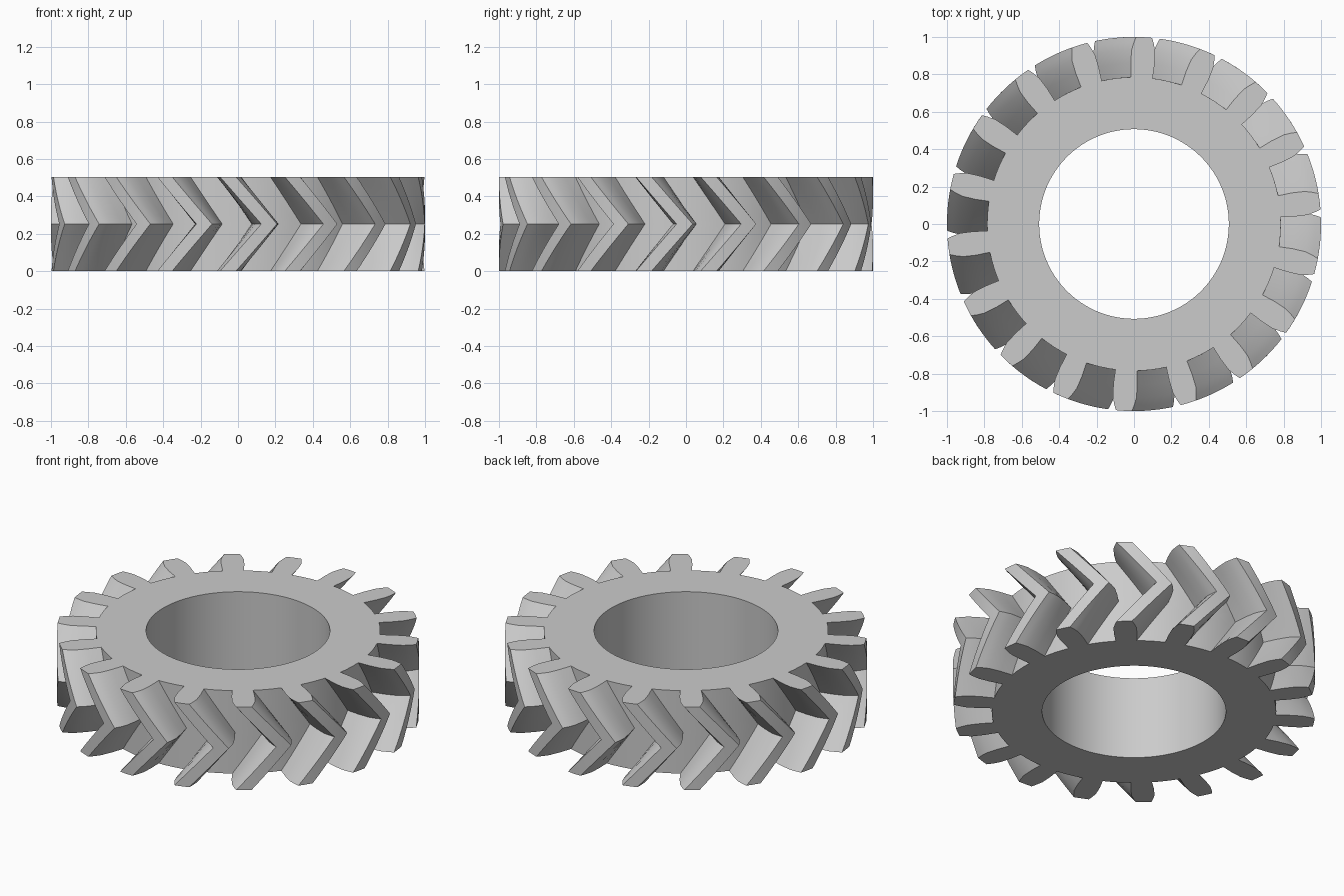
import bpy
import bmesh
from math import cos, sin, radians

if "Cube" in bpy.data.objects:
    bpy.data.objects.remove(bpy.data.objects["Cube"], do_unlink=True)

TEETH = 18
PITCH = 360 / TEETH
HEIGHT = 0.505
BORE = 0.507
ROOT = 0.785
START = 86.9      # centre of one tooth on the end faces
TWIST = 12.7      # turn of the tooth from end face to middle
STEPS = 6         # layers in each half

# One tooth flank: (half angle in degrees, radius), root to tip
flank = [(4.2, ROOT), (4.25, 0.86), (3.9, 0.93), (3.15, 0.97), (2.45, 1.0)]

# One pitch of the outline: rising flank, tip, falling flank, root gap
pitch = [(-a, r) for a, r in flank] + [(0, 1.0)] + flank[::-1]
gap = PITCH - 2 * flank[0][0]
pitch += [(flank[0][0] + gap * k / 4, ROOT) for k in (1, 2, 3)]
n = len(pitch)
bore_steps = 6

bm = bmesh.new()


def point(angle, radius, z):
    a = radians(angle)
    return bm.verts.new((radius * cos(a), radius * sin(a), z))


# Twisted outline layers: forward to the middle, then back again
layers = []
for s in range(2 * STEPS + 1):
    t = s / (2 * STEPS)
    turn = START + TWIST * (1 - abs(2 * t - 1))
    layers.append([point(turn + i * PITCH + a, r, HEIGHT * t)
                   for i in range(TEETH) for a, r in pitch])

# Straight bore rings
bores = [[point(START - flank[0][0] + PITCH * k / bore_steps, BORE, z)
          for k in range(TEETH * bore_steps)] for z in (0, HEIGHT)]


def wall(low, high, inward=False):
    for i in range(len(low)):
        j = (i + 1) % len(low)
        quad = [low[i], low[j], high[j], high[i]]
        bm.faces.new(quad[::-1] if inward else quad)


for low, high in zip(layers, layers[1:]):
    wall(low, high)
wall(bores[0], bores[1], inward=True)

# Flat end faces, one sector for each tooth
for outer, inner, up in ((layers[0], bores[0], False), (layers[-1], bores[1], True)):
    for i in range(TEETH):
        rim = [outer[(i * n + k) % len(outer)] for k in range(n + 1)]
        hole = [inner[(i * bore_steps + k) % len(inner)] for k in range(bore_steps + 1)]
        sector = rim + hole[::-1]
        bm.faces.new(sector if up else sector[::-1])

mesh = bpy.data.meshes.new("herringbone_gear")
bm.to_mesh(mesh)
bm.free()
gear = bpy.data.objects.new("herringbone_gear", mesh)
bpy.context.collection.objects.link(gear)

# Plain grey metal
grey = bpy.data.materials.new("plain_grey")
grey.use_nodes = True
colour = (0.6, 0.6, 0.6, 1)
grey.diffuse_color = colour
grey.node_tree.nodes["Principled BSDF"].inputs["Base Color"].default_value = colour
mesh.materials.append(grey)

# Smooth curved walls, sharp edges kept
bpy.ops.object.select_all(action='DESELECT')
gear.select_set(True)
bpy.context.view_layer.objects.active = gear
bpy.ops.object.shade_smooth_by_angle(angle=radians(30))
